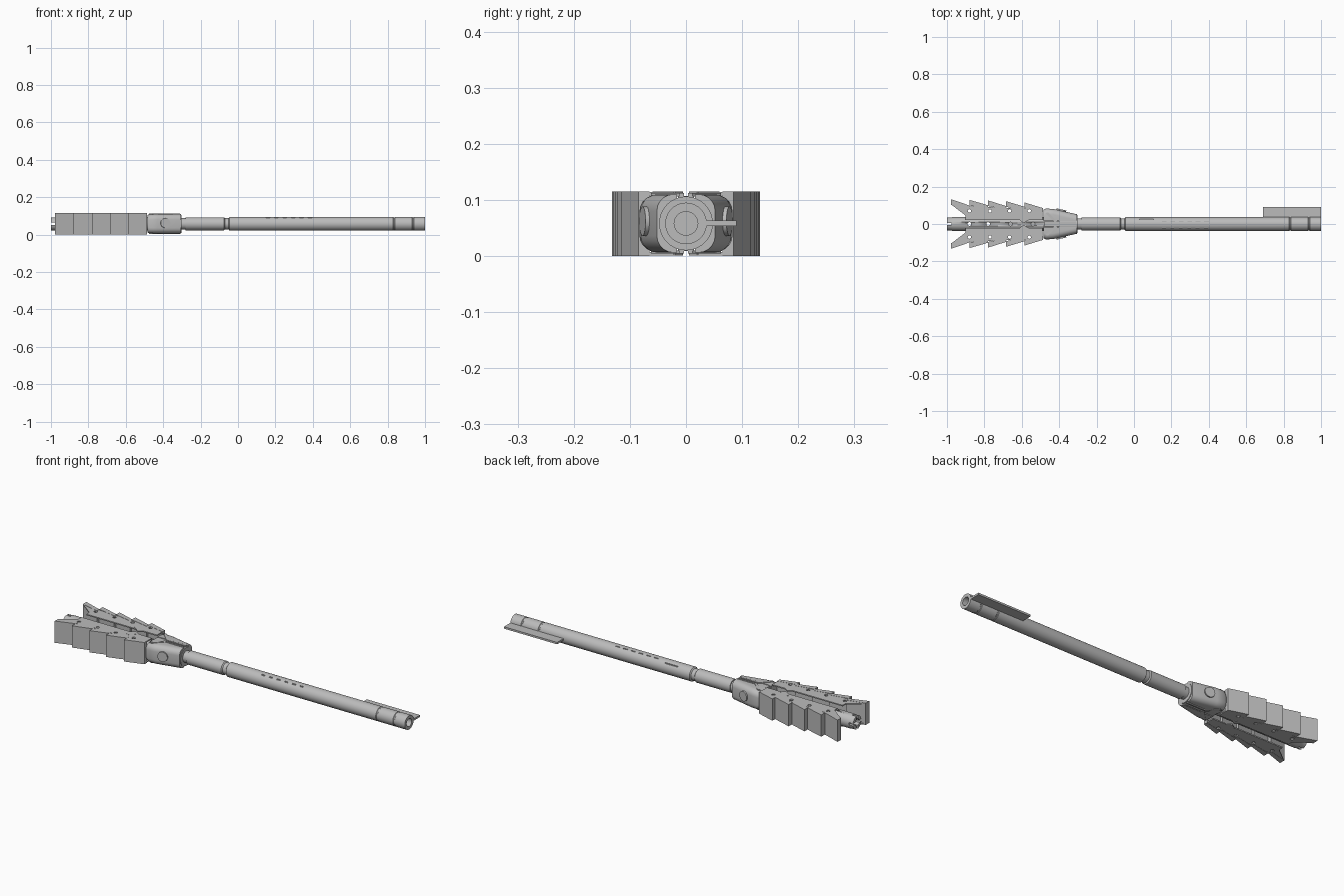
import bpy, bmesh, math
from mathutils import Matrix

cube = bpy.data.objects.get("Cube")
if cube:
    bpy.data.objects.remove(cube)

AXIS = 0.058   # height of the long axis
grey = bpy.data.materials.new("steel grey")
grey.use_nodes = True
grey.diffuse_color = (0.5, 0.5, 0.5, 1)
grey.node_tree.nodes["Principled BSDF"].inputs["Base Color"].default_value = (0.5, 0.5, 0.5, 1)


def finish(name, bm, smooth=False):
    bmesh.ops.recalc_face_normals(bm, faces=bm.faces)
    mesh = bpy.data.meshes.new(name)
    bm.to_mesh(mesh)
    bm.free()
    mesh.materials.append(grey)
    ob = bpy.data.objects.new(name, mesh)
    bpy.context.collection.objects.link(ob)
    if smooth:
        bpy.ops.object.select_all(action='DESELECT')
        ob.select_set(True)
        bpy.context.view_layer.objects.active = ob
        bpy.ops.object.shade_smooth_by_angle(angle=math.radians(35))
    return ob


def loft(name, loops, closed=False, smooth=False):
    """Skin a list of equal-length loops; cap the ends unless closed."""
    bm = bmesh.new()
    rings = [[bm.verts.new(p) for p in loop] for loop in loops]
    n = len(rings[0])
    pairs = list(zip(rings, rings[1:]))
    if closed:
        pairs.append((rings[-1], rings[0]))
    for a, b in pairs:
        for i in range(n):
            j = (i + 1) % n
            bm.faces.new((a[i], a[j], b[j], b[i]))
    if not closed:
        bm.faces.new(rings[0])
        bm.faces.new(rings[-1])
    return finish(name, bm, smooth)


def prism(name, pts, z0, z1):
    return loft(name, [[(x, y, z) for x, y in pts] for z in (z0, z1)])


def lathe(name, profile, closed=False, n=40):
    """Turn (x, radius) points about the long axis."""
    turn = [2 * math.pi * i / n for i in range(n)]
    return loft(name, [[(x, r * math.cos(a), AXIS + r * math.sin(a)) for a in turn]
                       for x, r in profile], closed, True)


def box(name, x0, x1, y0, y1, z0, z1):
    return prism(name, [(x0, y0), (x1, y0), (x1, y1), (x0, y1)], z0, z1)


def disc(name, loc, r, depth, rot=Matrix()):
    bm = bmesh.new()
    bmesh.ops.create_cone(bm, cap_ends=True, segments=20, radius1=r, radius2=r, depth=depth,
                          matrix=Matrix.Translation(loc) @ rot)
    return finish(name, bm, True)


def cut(ob, cutters):
    """Subtract the cutters, keep the result, then drop the cutters."""
    for c in cutters:
        c.hide_render = True
        m = ob.modifiers.new("cut", 'BOOLEAN')
        m.operation, m.solver, m.object = 'DIFFERENCE', 'EXACT', c
    deps = bpy.context.evaluated_depsgraph_get()
    mesh = bpy.data.meshes.new_from_object(ob.evaluated_get(deps))
    ob.modifiers.clear()
    ob.data = mesh
    for c in cutters:
        bpy.data.objects.remove(c)


# Main shaft with necks, grooves and a bored end
shaft = lathe("shaft", [
    (-0.32, 0.03), (-0.28, 0.03), (-0.28, 0.035), (-0.075, 0.035), (-0.07, 0.03),
    (-0.05, 0.03), (-0.045, 0.037), (0.83, 0.037), (0.832, 0.035), (0.838, 0.035),
    (0.84, 0.037), (0.93, 0.037), (0.932, 0.035), (0.938, 0.035), (0.94, 0.037),
    (1.0, 0.037), (1.0, 0.021), (0.85, 0.021)])

# Shallow slots along the top of the shaft
slots = [box("slot", 0.03, 0.105, 0.022, 0.027, 0.084, 0.12)]
for i in range(6):
    x = 0.15 + 0.045 * i
    slots.append(box("slot", x, x + 0.025, 0.012, 0.017, 0.089, 0.12))
    slots.append(box("slot", x, x + 0.02, -0.021, -0.015, 0.087, 0.12))
cut(shaft, slots)

# Flat fin at the far end
box("side_fin", 0.69, 1.0, 0.03, 0.09, AXIS - 0.005, AXIS + 0.005)

# Collar where the shaft meets the bracket
lathe("bracket_collar", [(-0.4, 0.048), (-0.302, 0.048)])

# Hollow core rod with a slotted tip
core = lathe("core_rod", [(-1.0, 0.035), (-0.975, 0.035), (-0.97, 0.037), (-0.4, 0.037),
                          (-0.4, 0.018), (-1.0, 0.018)], True)
holes = [disc("hole", (x, 0, AXIS), 0.01, 0.3) for x in (-0.88, -0.78, -0.66, -0.54)]
holes.append(box("slit", -1.1, -0.975, -0.006, 0.006, 0, 0.2))
holes.append(box("slit", -1.1, -0.975, -0.1, 0.1, AXIS - 0.006, AXIS + 0.006))
cut(core, holes)

# Centre rib between the bracket halves
box("bracket_rib", -0.48, -0.31, -0.014, 0.014, 0.009, 0.107)


def half_section(x, side, width, half_h, c):
    """Half of a rounded rectangle, open toward the middle."""
    pts = [(x, side * 0.016, AXIS - half_h)]
    for k in range(2):
        for i in range(6):
            a = math.radians(-90 + 90 * k + 18 * i)
            cz = (half_h - c) * (1 if k else -1)
            pts.append((x, side * (width - c + c * math.cos(a)), AXIS + cz + c * math.sin(a)))
    pts.append((x, side * 0.016, AXIS + half_h))
    return pts


# Feathers: left x and tip, right x and base, in a row along each wing
edges = [-0.978, -0.88, -0.78, -0.685, -0.585, -0.487]
tips = [0.132, 0.129, 0.126, 0.122, 0.115]
bases = [0.099, 0.1, 0.096, 0.092, 0.085]

for side, label in ((1, "left"), (-1, "right")):
    # Rounded bracket half
    loft(label + "_bracket", [half_section(x, side, w, h, c) for x, w, h, c in (
        (-0.485, 0.075, 0.047, 0.03), (-0.47, 0.083, 0.051, 0.03),
        (-0.43, 0.08, 0.052, 0.03), (-0.305, 0.052, 0.052, 0.03))], smooth=True)
    tilt = Matrix.Rotation(side * math.radians(-13), 4, 'Z') @ Matrix.Rotation(math.pi / 2, 4, 'X')
    disc(label + "_pivot", (-0.39, side * 0.066, AXIS + 0.004), 0.026, 0.024, tilt)

    # Raised diagonal ridges on the bracket
    for z0, z1 in ((0.004, 0.01), (0.106, 0.112)):
        prism(label + "_ridge", [(x, side * y) for x, y in (
            (-0.475, 0.058), (-0.46, 0.062), (-0.41, 0.012), (-0.31, 0.012),
            (-0.31, 0.004), (-0.42, 0.004))], z0, z1)

    # Stepped outer wall
    for i in range(5):
        x0, x1 = edges[i], edges[i + 1]
        prism(f"{label}_feather_{i + 1}", [(x, side * y) for x, y in (
            (x0, tips[i]), (x1, bases[i]), (x1, bases[i] - 0.02), (x0, tips[i] - 0.03))],
            0, 0.115)

    # Perforated top and bottom plates
    for part, z0, z1 in (("bottom", 0.001, 0.007), ("top", 0.108, 0.114)):
        plate = prism(f"{label}_{part}_plate", [(x, side * y) for x, y in (
            (-0.977, 0.104), (-0.9, 0.045), (-0.9, 0.021), (-0.488, 0.021),
            (-0.488, 0.08), (-0.88, 0.094), (-0.977, 0.125))], z0, z1)
        cut(plate, [disc("hole", (x, side * 0.07, AXIS), 0.009, 0.3)
                    for x in (-0.88, -0.77, -0.665, -0.56)])
        # Angled latch on the plate edge
        lz = 0.1085 if part == "top" else 0.0005
        prism(f"{label}_{part}_latch", [(x, side * y) for x, y in (
            (-0.63, 0.035), (-0.605, 0.06), (-0.565, 0.02), (-0.59, 0.005))], lz, lz + 0.006)
